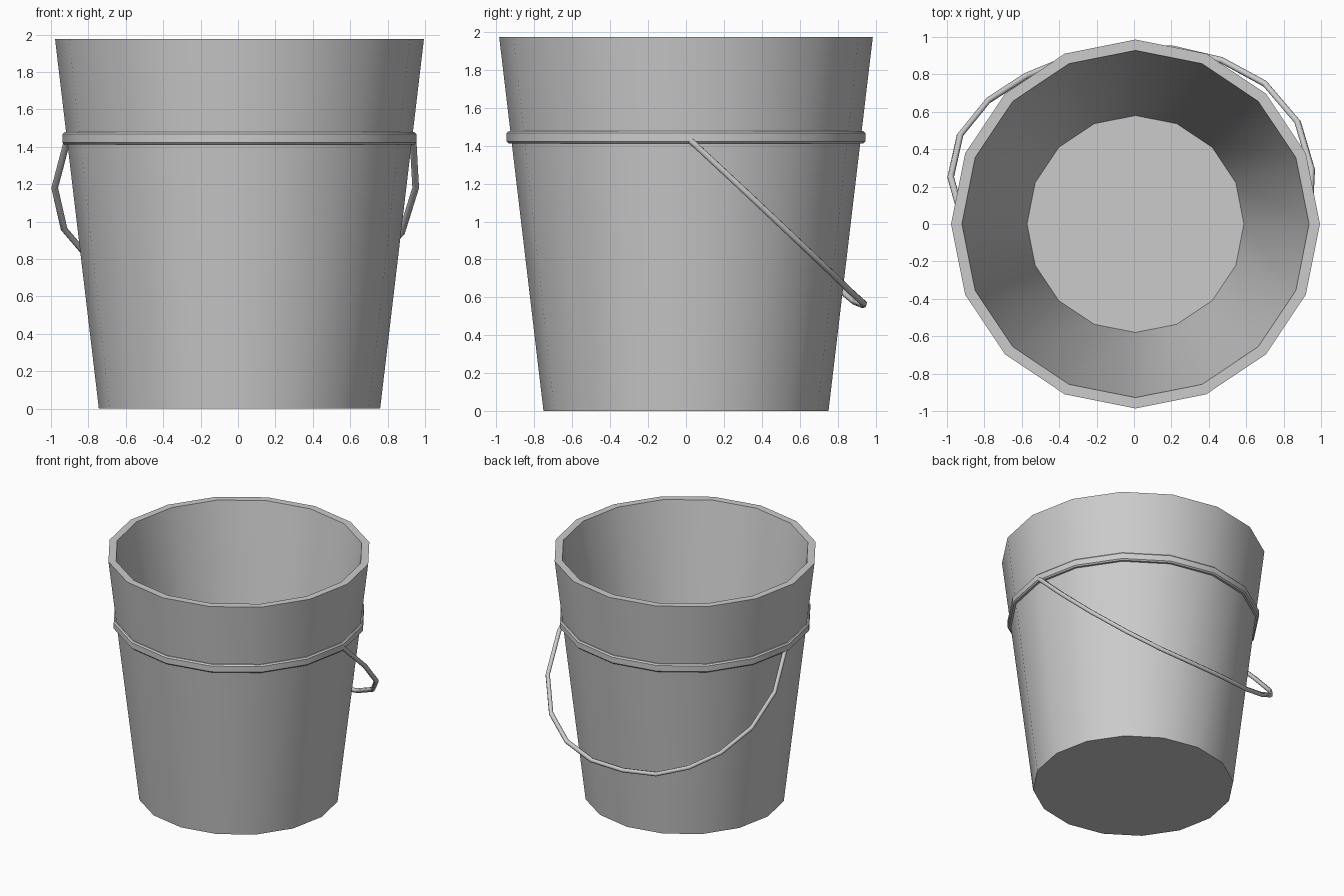
import bpy, bmesh, math

if "Cube" in bpy.data.objects:
    bpy.data.objects.remove(bpy.data.objects["Cube"])

SIDES = 16
CX = 0.008  # bucket axis sits slightly off centre because the handle leans left


def finish(obj):
    bpy.ops.object.select_all(action='DESELECT')
    obj.select_set(True)
    bpy.context.view_layer.objects.active = obj
    bpy.ops.object.shade_smooth_by_angle(angle=math.radians(30))


def lathe(name, profile, closed=False):
    """Revolve (radius, z) points; open profiles get capped at both ends."""
    bm = bmesh.new()
    rings = []
    for r, z in profile:
        rings.append([bm.verts.new((CX + r * math.cos(2 * math.pi * i / SIDES),
                                    r * math.sin(2 * math.pi * i / SIDES), z))
                      for i in range(SIDES)])
    pairs = list(zip(rings, rings[1:]))
    if closed:
        pairs.append((rings[-1], rings[0]))
    for a, b in pairs:
        for i in range(SIDES):
            j = (i + 1) % SIDES
            bm.faces.new((a[i], a[j], b[j], b[i]))
    if not closed:
        bm.faces.new(rings[0])
        bm.faces.new(rings[-1])
    bmesh.ops.recalc_face_normals(bm, faces=bm.faces)
    mesh = bpy.data.meshes.new(name)
    bm.to_mesh(mesh)
    bm.free()
    obj = bpy.data.objects.new(name, mesh)
    bpy.context.collection.objects.link(obj)
    finish(obj)
    return obj


# Tapered bucket: outer wall, rim, inner wall, floor
lathe("bucket_body", [(0.752, 0), (0.986, 1.975), (0.928, 1.975), (0.58, 0.05)])

# Chamfered band around the bucket
lathe("band", [(0.905, 1.478), (0.936, 1.478), (0.946, 1.468),
               (0.946, 1.422), (0.936, 1.412), (0.905, 1.412)], closed=True)

# Wire handle hanging down at the back, slightly askew
path = [(0.935, 0.0, 1.45), (0.95, 0.29, 1.18), (0.875, 0.545, 0.94),
        (0.70, 0.75, 0.745), (0.47, 0.875, 0.625), (0.20, 0.938, 0.568),
        (-0.08, 0.935, 0.56), (-0.35, 0.885, 0.58), (-0.58, 0.79, 0.66),
        (-0.78, 0.66, 0.785), (-0.93, 0.475, 0.96), (-0.98, 0.25, 1.18),
        (-0.91, 0.0, 1.445)]
curve = bpy.data.curves.new("handle", 'CURVE')
curve.dimensions = '3D'
curve.bevel_depth = 0.018
curve.bevel_resolution = 1
curve.use_fill_caps = True
spline = curve.splines.new('POLY')
spline.points.add(len(path) - 1)
for point, co in zip(spline.points, path):
    point.co = (*co, 1)
handle = bpy.data.objects.new("handle", curve)
bpy.context.collection.objects.link(handle)
bpy.ops.object.select_all(action='DESELECT')
handle.select_set(True)
bpy.context.view_layer.objects.active = handle
bpy.ops.object.convert(target='MESH')
bpy.ops.object.shade_smooth_by_angle(angle=math.radians(70))
